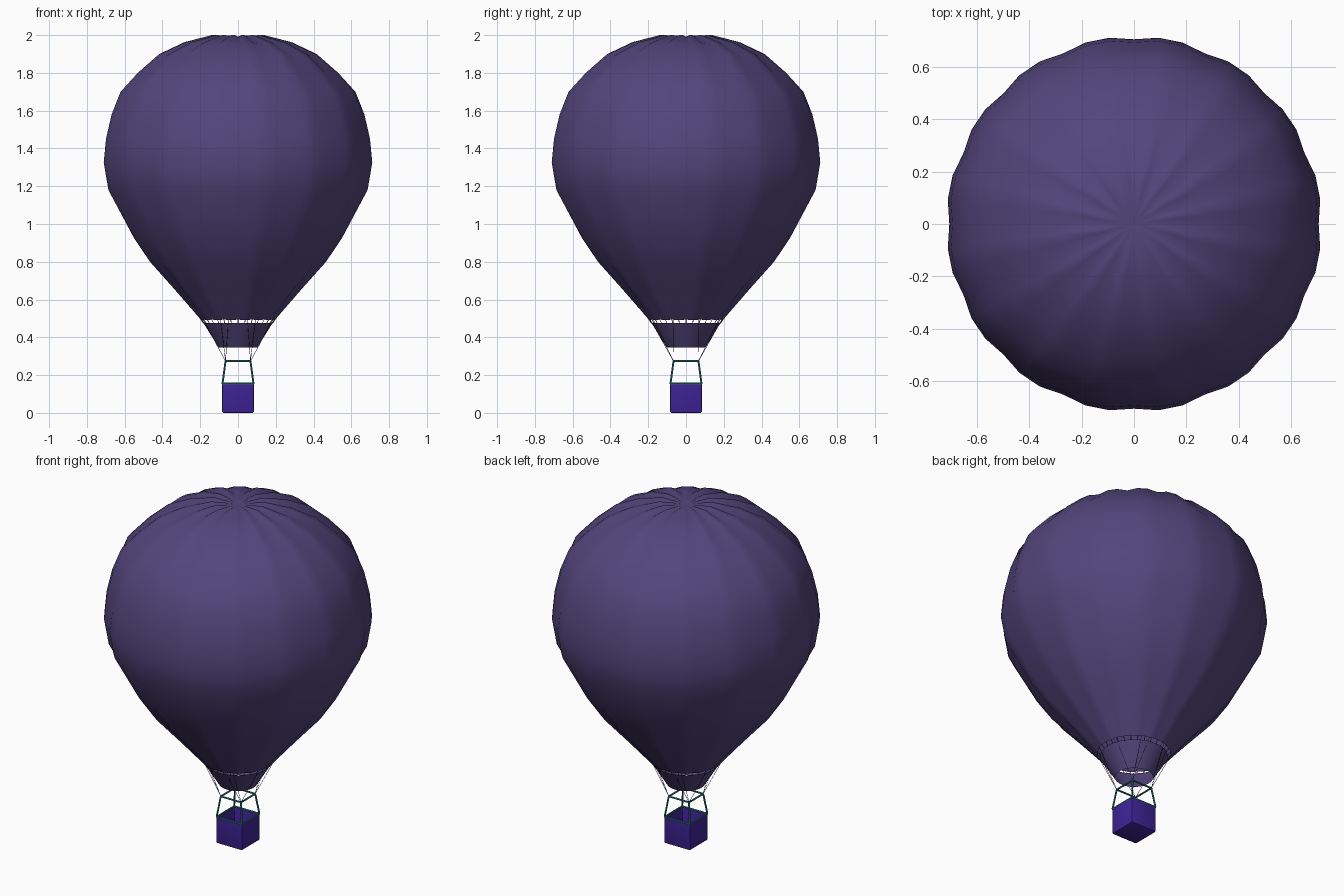
import bpy, bmesh
from math import sin, cos, pi, radians, hypot
from mathutils import Vector

if "Cube" in bpy.data.objects:
    bpy.data.objects.remove(bpy.data.objects["Cube"])


def material(name, color):
    m = bpy.data.materials.new(name)
    m.diffuse_color = (*color, 1)
    m.use_nodes = True
    m.node_tree.nodes["Principled BSDF"].inputs["Base Color"].default_value = m.diffuse_color
    return m


PURPLE = material("fabric purple", (0.085, 0.06, 0.2))
BLUE = material("basket violet", (0.05, 0.018, 0.32))
TEAL = material("frame teal", (0.03, 0.2, 0.2))
DARK = material("rope dark", (0.03, 0.025, 0.06))


def finish(bm, name, mat, smooth=None):
    bmesh.ops.recalc_face_normals(bm, faces=bm.faces)
    me = bpy.data.meshes.new(name)
    bm.to_mesh(me)
    bm.free()
    ob = bpy.data.objects.new(name, me)
    bpy.context.collection.objects.link(ob)
    me.materials.append(mat)
    if smooth:
        bpy.ops.object.select_all(action='DESELECT')
        ob.select_set(True)
        bpy.context.view_layer.objects.active = ob
        bpy.ops.object.shade_smooth_by_angle(angle=radians(smooth))
    return ob


def bridge(bm, rings):
    for a, b in zip(rings, rings[1:]):
        n = len(a)
        for i in range(n):
            bm.faces.new((a[i], a[(i + 1) % n], b[(i + 1) % n], b[i]))


def rods(name, pairs, radius, mat, sides=6):
    bm = bmesh.new()
    for p, q in pairs:
        p, q = Vector(p), Vector(q)
        rot = (q - p).to_track_quat('Z', 'Y')
        rings = [[bm.verts.new(e + rot @ Vector((radius * cos(2 * pi * i / sides),
                                                 radius * sin(2 * pi * i / sides), 0)))
                  for i in range(sides)] for e in (p, q)]
        bridge(bm, rings)
        for r in rings:
            bm.faces.new(r)
    return finish(bm, name, mat, 40 if sides > 4 else None)


# Envelope: 16 gores of three segments, seams pulled in along the surface normal
profile = [(0.197, 0.492), (0.335, 0.65), (0.47, 0.80), (0.555, 0.925), (0.692, 1.18),
           (0.717, 1.325), (0.705, 1.45), (0.675, 1.58), (0.627, 1.70), (0.535, 1.80),
           (0.42, 1.90), (0.285, 1.963), (0.14, 2.0)]
SEG = 48
bm = bmesh.new()
rings = []
for k, (r, z) in enumerate(profile):
    r0, z0 = profile[max(k - 1, 0)]
    r1, z1 = profile[min(k + 1, len(profile) - 1)]
    length = hypot(r1 - r0, z1 - z0)
    nr, nz = (z1 - z0) / length, (r0 - r1) / length
    depth = 0.003 if k == 0 else 0.012
    ring = []
    for i in range(SEG):
        d = depth if i % 3 == 0 else 0
        a = 2 * pi * i / SEG
        ring.append(bm.verts.new(((r - d * nr) * cos(a), (r - d * nr) * sin(a), z - d * nz)))
    rings.append(ring)
bridge(bm, rings)
crown = bm.verts.new((0, 0, 1.992))
for i in range(SEG):
    bm.faces.new((rings[-1][i], rings[-1][(i + 1) % SEG], crown))
finish(bm, "envelope", PURPLE, 60)

# Skirt below the mouth
bm = bmesh.new()
bridge(bm, [[bm.verts.new((r * cos(2 * pi * i / SEG), r * sin(2 * pi * i / SEG), z))
             for i in range(SEG)] for r, z in ((0.102, 0.345), (0.183, 0.476))])
finish(bm, "skirt", PURPLE, 60)

# Short ties joining skirt and envelope
TIES = 32
rods("skirt_ties", [((0.182 * cos(a), 0.182 * sin(a), 0.474), (0.197 * cos(a), 0.197 * sin(a), 0.495))
                    for a in (2 * pi * i / TIES for i in range(TIES))], 0.002, DARK, 4)

# Basket: rounded open box with inset floor
B, H = 0.085, 0.155
bm = bmesh.new()
bmesh.ops.create_cube(bm, size=1)
for v in bm.verts:
    v.co = Vector((v.co.x * 2 * B, v.co.y * 2 * B, (v.co.z + 0.5) * H))
edges = [e for e in bm.edges if not all(v.co.z > H / 2 for v in e.verts)]
bmesh.ops.bevel(bm, geom=edges, offset=0.008, segments=2, profile=0.5, affect='EDGES')
bm.normal_update()
top = max(bm.faces, key=lambda f: f.calc_center_median().z)
bmesh.ops.inset_region(bm, faces=[top], thickness=0.008)
bmesh.ops.translate(bm, verts=top.verts, vec=(0, 0, -H + 0.01))
finish(bm, "basket", BLUE, 40)


def corners(h, z):
    return [(h, h, z), (-h, h, z), (-h, -h, z), (h, -h, z)]


# Tubular rim, posts and burner frame
low, high = corners(B - 0.003, H), corners(0.066, 0.274)
pairs = list(zip(low, high))
for c in (low, high):
    pairs += [(c[i], c[(i + 1) % 4]) for i in range(4)]
rods("burner_frame", pairs, 0.005, TEAL, 8)

# Suspension ropes from the frame corners to the envelope mouth
pairs = []
for x, y, z in high:
    sx, sy = (1 if x > 0 else -1), (1 if y > 0 else -1)
    for deg in (20, 62, 75):
        a = radians(deg)
        pairs.append(((x, y, z), (0.197 * cos(a) * sx, 0.197 * sin(a) * sy, 0.495)))
rods("ropes", pairs, 0.0012, DARK, 4)
